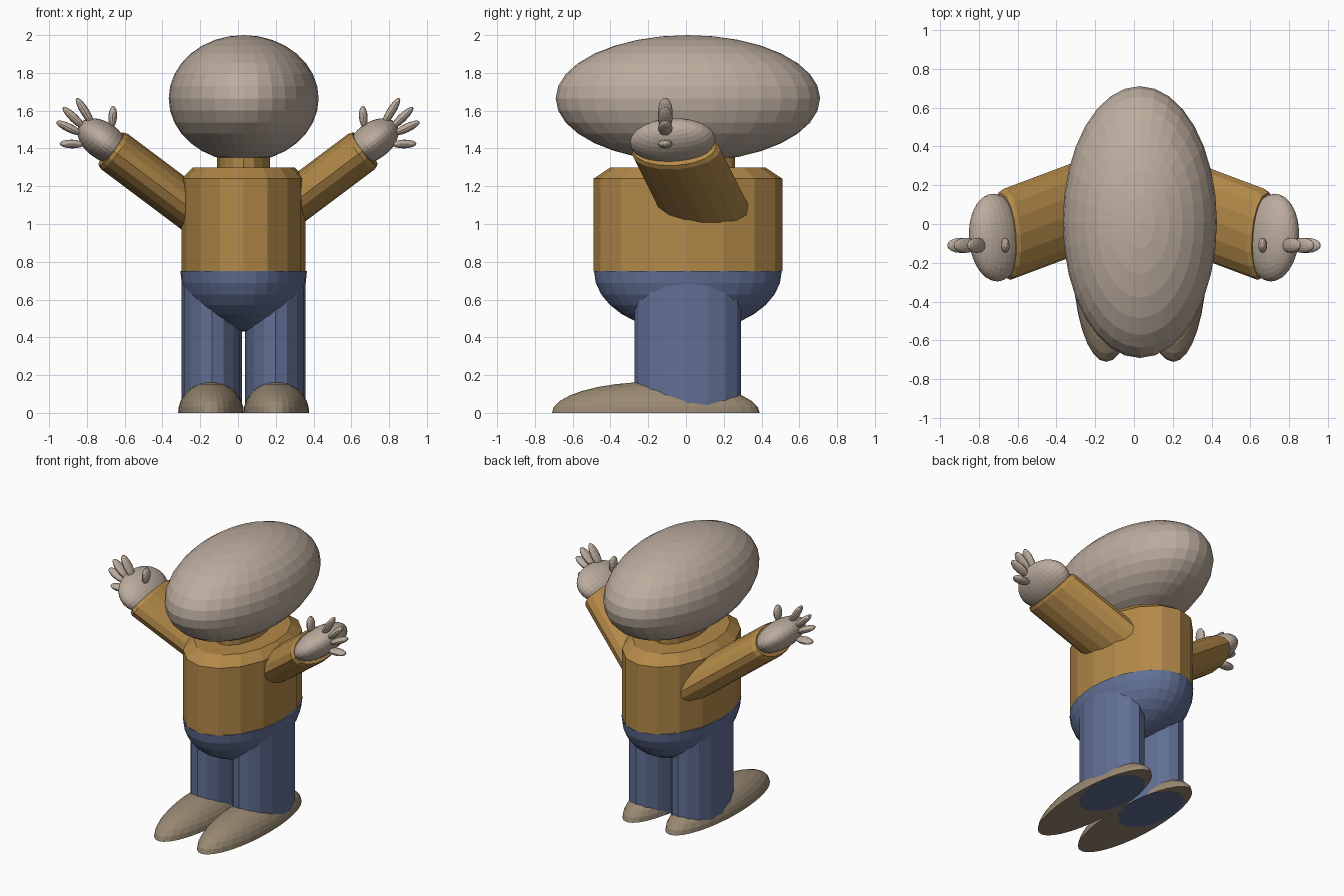
import bpy, bmesh
from math import cos, sin, pi
from mathutils import Matrix, Vector

if "Cube" in bpy.data.objects:
    bpy.data.objects.remove(bpy.data.objects["Cube"])


def material(name, rgb):
    m = bpy.data.materials.new(name)
    m.diffuse_color = (*rgb, 1)
    m.use_nodes = True
    m.node_tree.nodes["Principled BSDF"].inputs["Base Color"].default_value = m.diffuse_color
    return m


SKIN = material("skin", (0.50, 0.41, 0.34))
SHIRT = material("shirt", (0.45, 0.25, 0.065))
TROUSERS = material("trousers", (0.12, 0.16, 0.30))
SHOE = material("shoe", (0.32, 0.25, 0.17))


def frame(origin, u, v, w):
    """Matrix whose columns are three axes and an origin."""
    m = Matrix((u, v, w)).transposed().to_4x4()
    m.translation = Vector(origin)
    return m


def box(origin, rx, ry, rz):
    return frame(origin, (rx, 0, 0), (0, ry, 0), (0, 0, rz))


def finish(name, bm, mat):
    bmesh.ops.recalc_face_normals(bm, faces=bm.faces)
    me = bpy.data.meshes.new(name)
    bm.to_mesh(me)
    bm.free()
    me.materials.append(mat)
    ob = bpy.data.objects.new(name, me)
    bpy.context.collection.objects.link(ob)
    return ob


def lathe(name, profile, m, mat, sides=16):
    """Capped stack of rings (radius, height) placed by a matrix."""
    bm = bmesh.new()
    rings = [[bm.verts.new(m @ Vector((r * cos(2 * pi * i / sides), r * sin(2 * pi * i / sides), h)))
              for i in range(sides)] for r, h in profile]
    for a, b in zip(rings, rings[1:]):
        for i in range(sides):
            j = (i + 1) % sides
            bm.faces.new((a[i], a[j], b[j], b[i]))
    bm.faces.new(rings[0])
    bm.faces.new(rings[-1])
    return finish(name, bm, mat)


def ellipsoid(name, m, mat, seg=32, rings=16, keep=0):
    """Ellipsoid; keep=1 leaves the upper half, keep=-1 the lower half."""
    bm = bmesh.new()
    bmesh.ops.create_uvsphere(bm, u_segments=seg, v_segments=rings, radius=1)
    if keep:
        gone = [v for v in bm.verts if v.co.z * keep < -1e-4]
        bmesh.ops.delete(bm, geom=gone, context='VERTS')
        bmesh.ops.holes_fill(bm, edges=[e for e in bm.edges if e.is_boundary], sides=0)
    bm.transform(m)
    return finish(name, bm, mat)


CX, CY = 0.03, 0.01

# Head, neck, torso, hips
ellipsoid("head", box((CX, CY, 1.665), 0.397, 0.70, 0.335), SKIN)
lathe("neck", [(1, 1.25), (1, 1.42)], box((CX, CY, 0), 0.14, 0.25, 1), SHIRT)
lathe("torso", [(1, 0.75), (1, 1.24), (0.82, 1.30)], box((CX, CY, 0), 0.328, 0.50, 1), SHIRT)
ellipsoid("hips", box((CX, CY, 0.75), 0.335, 0.497, 0.32), TROUSERS, keep=-1)

# Finger base and tip in the front plane, thumb first
FINGERS = [((0.667, 1.51), (0.66, 1.625)), ((0.765, 1.52), (0.855, 1.668)),
           ((0.81, 1.505), (0.927, 1.618)), ((0.825, 1.475), (0.962, 1.542)),
           ((0.815, 1.422), (0.945, 1.425))]

for side, s in (("left", -1), ("right", 1)):
    # Legs and half-ellipsoid feet
    lathe(side + "_leg", [(1, -0.001), (1, 0.72)], box((CX + s * 0.168, CY, 0), 0.16, 0.282, 1), TROUSERS)
    ellipsoid(side + "_foot", box((CX + s * 0.173, -0.16, 0), 0.174, 0.55, 0.165), SHOE, keep=1)

    # Raised arm, from inside the torso to a chamfered cuff
    wrist = Vector((s * 0.672, -0.06, 1.397))
    along = Vector((s * 0.52, -0.195, 0.39))
    lathe(side + "_arm", [(1, 0), (1, 0.965), (0.93, 1)],
          frame(wrist - along, (-s * 0.07, 0, 0.094), (s * 0.016, 0.235, 0.012), along), SHIRT)

    # Hand and fingers
    ellipsoid(side + "_hand", frame((s * 0.715, -0.07, 1.44), (-s * 0.059, 0, 0.078),
              (s * 0.01, 0.226, 0.008), (s * 0.122, 0, 0.091)), SKIN)
    for i, ((x0, z0), (x1, z1)) in enumerate(FINGERS):
        axis = Vector((s * (x1 - x0), 0, z1 - z0)) / 2
        across = axis.cross(Vector((0, 1, 0))).normalized() * 0.023
        ellipsoid(f"{side}_{'finger_%d' % i if i else 'thumb'}",
                  frame((s * (x0 + x1) / 2, -0.11, (z0 + z1) / 2), across, (0, 0.039, 0), axis),
                  SKIN, 16, 8)
